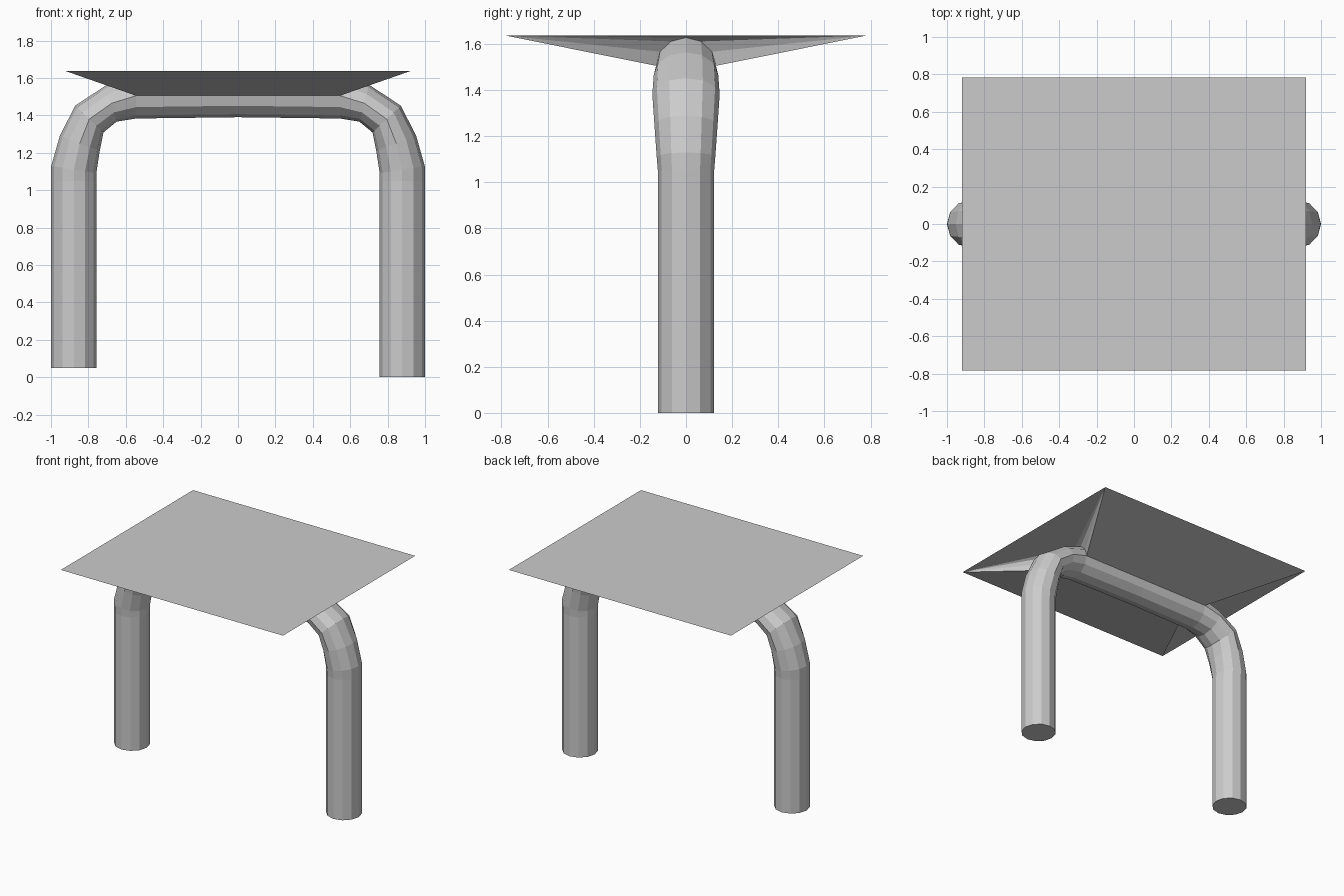
import bpy, bmesh
from math import sin, cos, pi, hypot

if "Cube" in bpy.data.objects:
    bpy.data.objects.remove(bpy.data.objects["Cube"])

SIDES = 12
R = 0.122


def make_object(name, bm):
    bmesh.ops.remove_doubles(bm, verts=bm.verts, dist=0.0005)
    bmesh.ops.recalc_face_normals(bm, faces=bm.faces)
    mesh = bpy.data.meshes.new(name)
    bm.to_mesh(mesh)
    bm.free()
    obj = bpy.data.objects.new(name, mesh)
    bpy.context.collection.objects.link(obj)
    return obj


# Right half of the arch: x, z, section tilt (nx, nz), in-plane radius, y radius
half = [
    (0.878, 0.00, 1.00, 0.00, R, R),
    (0.878, 1.05, 1.00, 0.00, R, R),
    (0.878, 1.11, 0.99, 0.16, R, 0.127),
    (0.846, 1.25, 0.94, 0.35, 0.114, 0.137),
    (0.795, 1.38, 0.73, 0.68, 0.104, 0.146),
    (0.675, 1.465, 0.26, 0.97, 0.102, 0.140),
    (0.545, 1.505, 0.00, 1.00, R, 0.130),
]
left = [(-x, z, -nx, nz, r, ry) for x, z, nx, nz, r, ry in half]
left[0] = (-0.878, 0.05, -1.0, 0.0, R, R)      # left foot is slightly shorter
path = half + [(0, 1.512, 0, 1, R, 0.128)] + left[::-1]

# Bent tube forming both legs and the crossbar
bm = bmesh.new()
rings = []
for x, z, nx, nz, r, ry in path:
    n = hypot(nx, nz)
    ring = []
    for i in range(SIDES):
        a = 2 * pi * i / SIDES
        ring.append(bm.verts.new((x + nx / n * r * cos(a), ry * sin(a), z + nz / n * r * cos(a))))
    rings.append(ring)
for a, b in zip(rings, rings[1:]):
    for i in range(SIDES):
        j = (i + 1) % SIDES
        bm.faces.new((a[i], a[j], b[j], b[i]))
bm.faces.new(rings[0])
bm.faces.new(rings[-1])
make_object("bent_tube_legs", bm)

# Flat top that tapers down onto the crossbar
bm = bmesh.new()
X, Y, Z = 0.92, 0.782, 1.636
corner = {(sx, sy): bm.verts.new((sx * X, sy * Y, Z)) for sx in (-1, 1) for sy in (-1, 1)}
bm.faces.new([corner[k] for k in ((-1, -1), (1, -1), (1, 1), (-1, 1))])
# upper half-ring of the tube where each end panel lands
arc = {s: [bm.verts.new((s * 0.545, 0.130 * cos(pi * i / 6), 1.505 + R * sin(pi * i / 6)))
           for i in range(7)] for s in (-1, 1)}
for s in (-1, 1):
    for i in range(3):
        bm.faces.new((corner[s, 1], arc[s][i], arc[s][i + 1]))
        bm.faces.new((corner[s, -1], arc[s][6 - i], arc[s][5 - i]))
    bm.faces.new((corner[s, 1], corner[s, -1], arc[s][3]))
for sy, i in ((1, 0), (-1, 6)):
    bm.faces.new((corner[-1, sy], corner[1, sy], arc[1][i], arc[-1][i]))
# hidden faces along the crossbar close the wedge
for i in range(6):
    bm.faces.new((arc[-1][i], arc[-1][i + 1], arc[1][i + 1], arc[1][i]))
make_object("table_top", bm)
